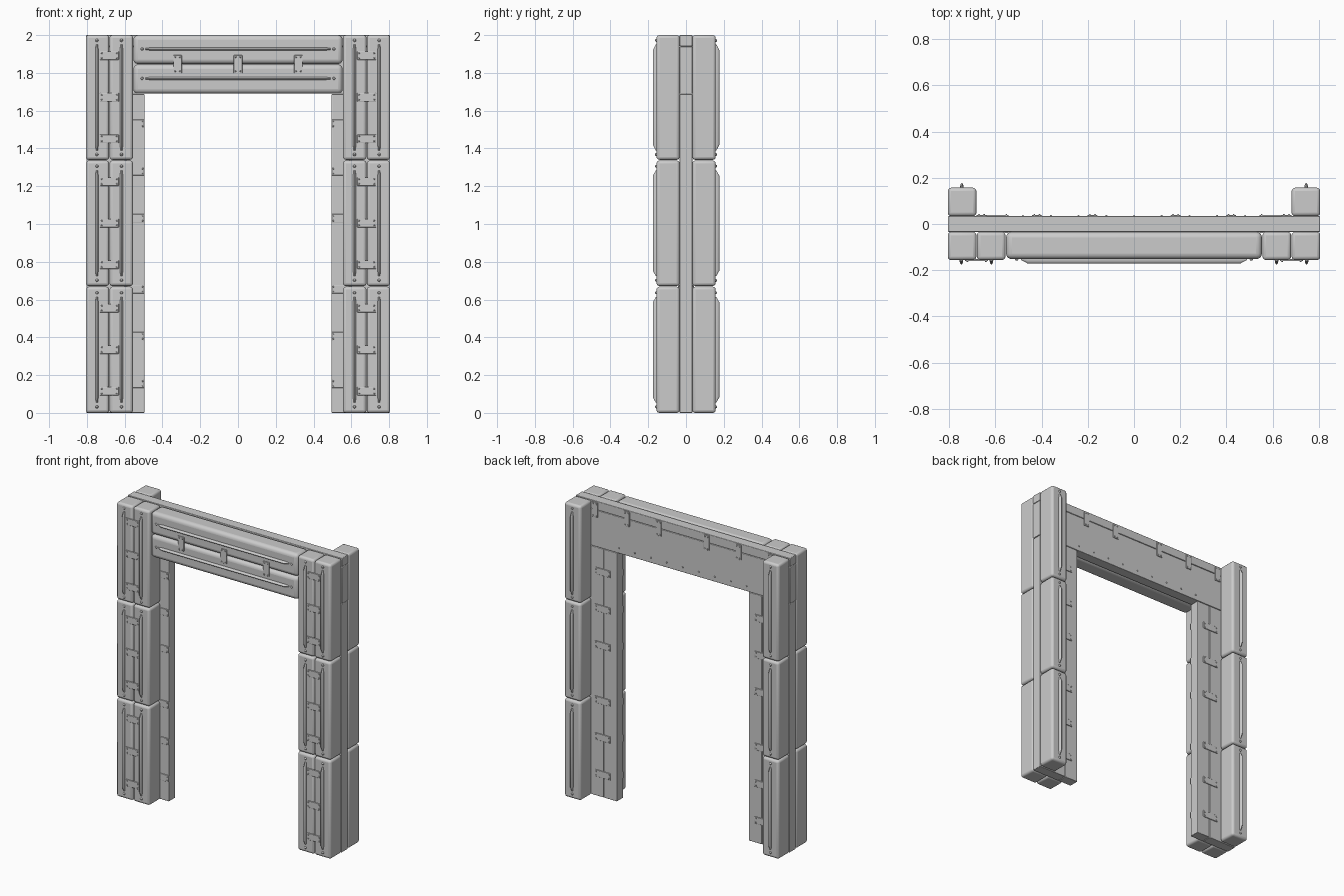
import bpy, bmesh
from math import pi
from mathutils import Matrix, Vector

if "Cube" in bpy.data.objects:
    bpy.data.objects.remove(bpy.data.objects["Cube"])


def finish(bm, name, bevel=0.0, segments=3):
    bmesh.ops.recalc_face_normals(bm, faces=bm.faces)
    me = bpy.data.meshes.new(name)
    bm.to_mesh(me)
    bm.free()
    ob = bpy.data.objects.new(name, me)
    bpy.context.collection.objects.link(ob)
    if bevel:
        mod = ob.modifiers.new("bevel", 'BEVEL')
        mod.width = bevel
        mod.segments = segments
    bpy.ops.object.select_all(action='DESELECT')
    ob.select_set(True)
    bpy.context.view_layer.objects.active = ob
    bpy.ops.object.shade_smooth_by_angle(angle=pi / 5)
    return ob


def add_box(bm, lo, hi):
    lo, hi = Vector(lo), Vector(hi)
    size = Matrix.Diagonal((*(hi - lo), 1))
    bmesh.ops.create_cube(bm, size=1, matrix=Matrix.Translation((lo + hi) / 2) @ size)


def box(name, lo, hi, bevel=0.012, segments=3):
    bm = bmesh.new()
    add_box(bm, lo, hi)
    return finish(bm, name, bevel, segments)


def add_rivet(bm, x, y, z, r=0.005):
    bmesh.ops.create_uvsphere(bm, u_segments=8, v_segments=6, radius=r,
                              matrix=Matrix.Translation((x, y, z)))


def bracket(name, x, y, z, w, h, side):
    """Thin plate on the face at y, facing side (-1 front, +1 back), with corner rivets."""
    y1 = y + side * 0.005
    box(name, (x - w / 2, min(y - side * 0.004, y1), z - h / 2),
        (x + w / 2, max(y - side * 0.004, y1), z + h / 2), 0.002, 2)
    bm = bmesh.new()
    dx, dz = w / 2 - 0.01, h / 2 - 0.01
    for sx in (-1, 1):
        for sz in (-1, 1):
            add_rivet(bm, x + sx * dx, y1, z + sz * dz, 0.004)
    finish(bm, name + "_rivets")


def rod(name, x, y, z, length, horizontal, rivet_gap):
    """Raised rib with tapered ends and a rivet beyond each end."""
    bm = bmesh.new()
    half, n = length / 2, 12
    bmesh.ops.create_cone(bm, cap_ends=True, segments=n, radius1=1, radius2=1, depth=length)
    bmesh.ops.bisect_plane(bm, geom=bm.verts[:] + bm.edges[:] + bm.faces[:],
                           plane_co=(0, 0, half - 0.03), plane_no=(0, 0, 1))
    bmesh.ops.bisect_plane(bm, geom=bm.verts[:] + bm.edges[:] + bm.faces[:],
                           plane_co=(0, 0, 0.03 - half), plane_no=(0, 0, 1))
    for v in bm.verts:
        end = abs(v.co.z) > half - 0.01
        v.co.x *= 0.005 if end else 0.008
        v.co.y *= 0.004 if end else 0.02
    for s in (-1, 1):
        add_rivet(bm, 0, 0, s * (half + rivet_gap), 0.008)
    turn = Matrix.Rotation(pi / 2, 4, 'Y') if horizontal else Matrix()
    bmesh.ops.transform(bm, matrix=Matrix.Translation((x, y, z)) @ turn, verts=bm.verts)
    finish(bm, name)


FRONT, BACK, SLAB = -0.156, 0.157, 0.034
TIERS = [(0.0, 0.668), (0.672, 1.336), (1.340, 2.0)]
JAMB_Z = [0.155, 0.405, 0.655, 1.03, 1.28, 1.53]

for s, label in ((-1, "left"), (1, "right")):

    def sbox(name, x0, x1, y0, y1, z0, z1, bevel):
        a, b = sorted((s * x0, s * x1))
        return box(f"{label}_{name}", (a, y0, z0), (b, y1, z1), bevel)

    # inner jamb boards
    sbox("jamb_inner_board", 0.495, 0.594, -SLAB, SLAB, 0, 1.688, 0.004)
    sbox("jamb_outer_board", 0.596, 0.803, -SLAB, SLAB, 0, 1.688, 0.004)
    for z in JAMB_Z:
        bracket(f"{label}_jamb_back_bracket", s * 0.60, SLAB, z, 0.115, 0.045, 1)
        bracket(f"{label}_jamb_front_bracket", s * 0.548, -SLAB, z, 0.105, 0.045, -1)

    # stacked padded posts: two columns in front, one behind
    for z0, z1 in TIERS:
        mid = (z0 + z1) / 2
        sbox("front_outer_post", 0.682, 0.806, FRONT, -SLAB, z0, z1, 0.015)
        sbox("front_inner_post", 0.556, 0.680, FRONT, -SLAB, z0, z1, 0.015)
        sbox("back_post", 0.682, 0.806, SLAB, BACK, z0, z1, 0.015)
        rod(f"{label}_front_outer_rod", s * 0.747, FRONT, mid, 0.56, False, 0.022)
        rod(f"{label}_front_inner_rod", s * 0.617, FRONT, mid, 0.56, False, 0.022)
        rod(f"{label}_back_rod", s * 0.745, BACK, mid, 0.56, False, 0.022)
        for dz in (-0.22, 0.0, 0.22):
            bracket(f"{label}_post_bracket", s * 0.681, FRONT, mid + dz + 0.001, 0.1, 0.045, -1)

# header boards
box("header_lower_board", (-0.805, -SLAB, 1.69), (0.805, SLAB, 1.939), 0.004)
box("header_upper_board", (-0.805, -SLAB, 1.941), (0.805, SLAB, 2.0), 0.004)
for x in (-0.66, -0.42, -0.18, 0.18, 0.42, 0.66):
    bracket("header_back_bracket", x, SLAB, 1.942, 0.042, 0.1, 1)
bm = bmesh.new()
for i in range(-4, 5):
    add_rivet(bm, i * 0.12, SLAB, 1.725)
finish(bm, "header_back_rivets")

# padded lintel beams in front
for z0, z1, label in ((1.69, 1.845, "lower"), (1.847, 2.0, "upper")):
    box(f"{label}_lintel_beam", (-0.554, FRONT + 0.004, z0), (0.554, -SLAB, z1), 0.025, 4)
    rod(f"{label}_lintel_rod", 0, FRONT + 0.005, (z0 + z1) / 2 + 0.003, 0.98, True, 0.018)
for x in (-0.32, 0, 0.32):
    bracket("lintel_bracket", x, FRONT + 0.004, 1.846, 0.045, 0.095, -1)
